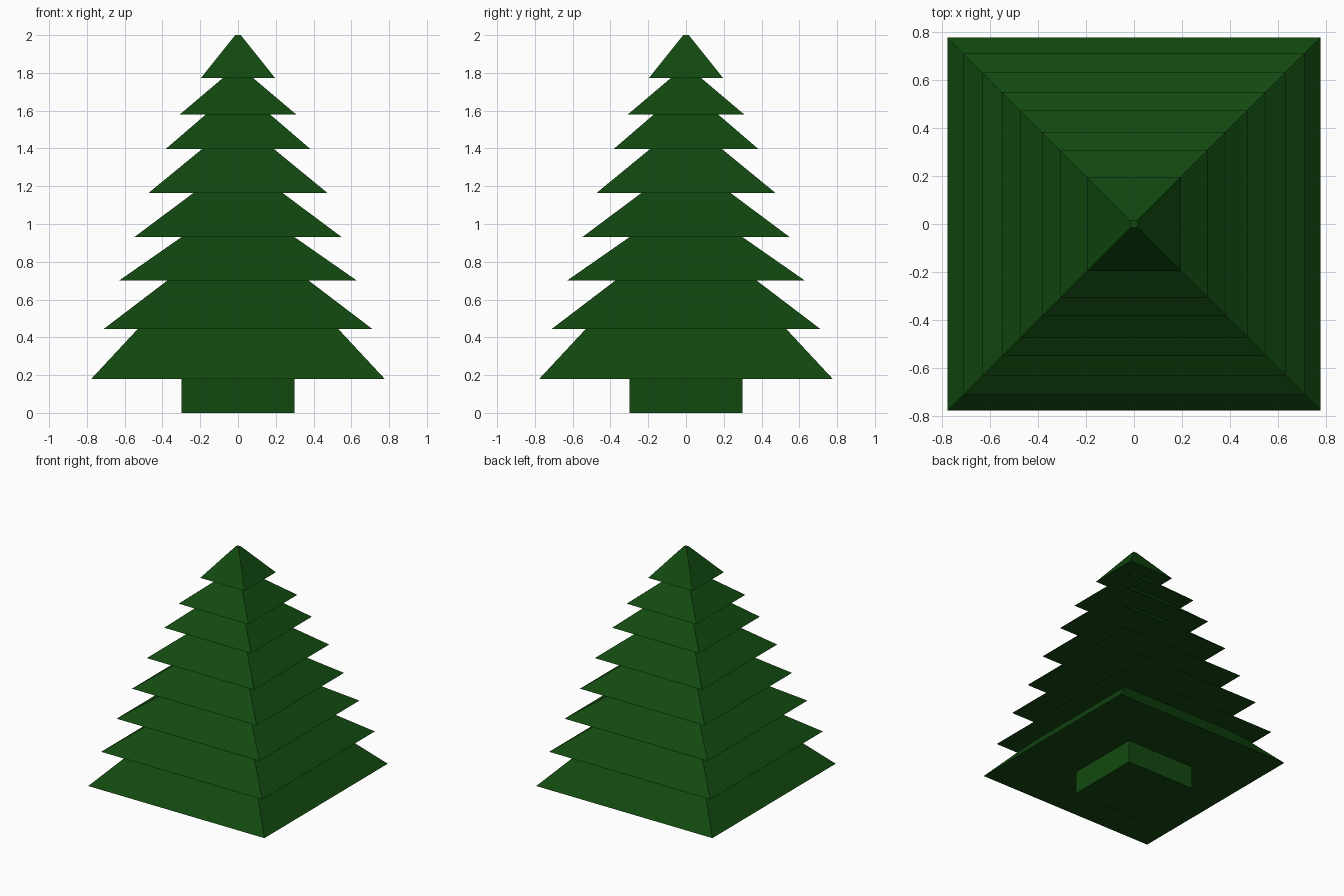
import bpy
import bmesh
from math import pi, sqrt
from mathutils import Matrix

cube = bpy.data.objects.get("Cube")
if cube:
    bpy.data.objects.remove(cube, do_unlink=True)

# Single dark green
green = bpy.data.materials.new("dark_green")
green.use_nodes = True
colour = (0.006, 0.066, 0.005, 1)
green.diffuse_color = colour
green.node_tree.nodes["Principled BSDF"].inputs["Base Color"].default_value = colour


def square_frustum(name, half_bottom, half_top, z0, z1):
    """Four-sided flat-shaded block tapering from z0 to z1."""
    bm = bmesh.new()
    place = Matrix.Translation((0, 0, (z0 + z1) / 2)) @ Matrix.Rotation(pi / 4, 4, "Z")
    bmesh.ops.create_cone(bm, cap_ends=True, segments=4, depth=z1 - z0,
                          radius1=half_bottom * sqrt(2),
                          radius2=half_top * sqrt(2), matrix=place)
    mesh = bpy.data.meshes.new(name)
    bm.to_mesh(mesh)
    bm.free()
    mesh.materials.append(green)
    obj = bpy.data.objects.new(name, mesh)
    bpy.context.collection.objects.link(obj)
    return obj


# Trunk
square_frustum("trunk", 0.30, 0.30, 0, 0.18)

# Branch tiers, bottom to top: base height, half width at base, half width at top
tiers = [
    (0.18, 0.777, 0.53),
    (0.445, 0.71, 0.375),
    (0.70, 0.63, 0.30),
    (0.93, 0.55, 0.235),
    (1.165, 0.473, 0.19),
    (1.397, 0.383, 0.17),
    (1.58, 0.308, 0.08),
    (1.773, 0.196, 0.015),
]
tops = [t[0] for t in tiers[1:]] + [2.0]
for i, ((z, base, top), z_top) in enumerate(zip(tiers, tops), 1):
    square_frustum(f"branch_tier_{i}", base, top, z, z_top)
